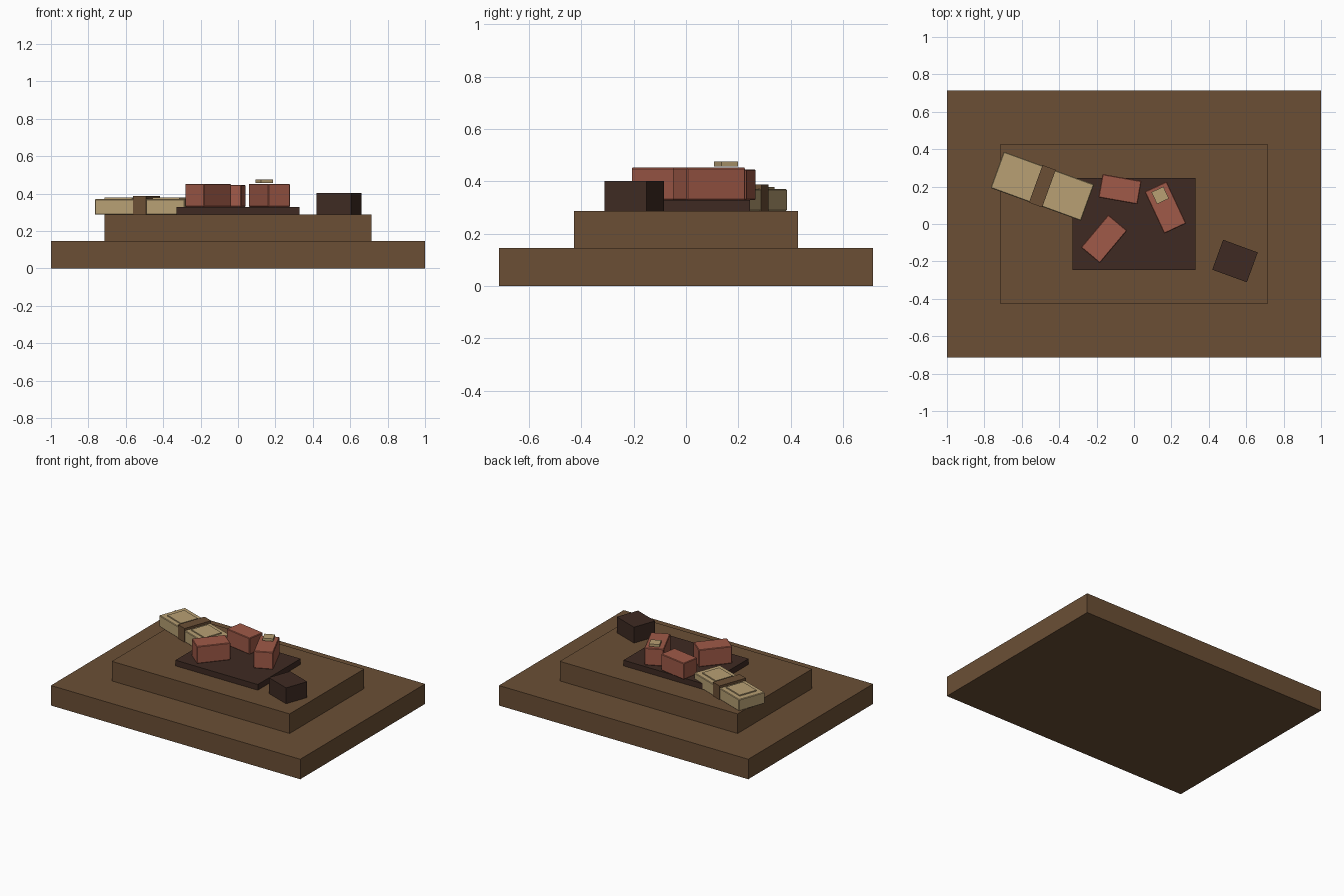
import bpy
import math
from mathutils import Matrix, Vector

old = bpy.data.objects.get("Cube")
if old:
    bpy.data.objects.remove(old, do_unlink=True)


def srgb(hex_code):
    out = []
    for i in (0, 2, 4):
        c = int(hex_code[i:i + 2], 16) / 255
        out.append(c / 12.92 if c <= 0.04045 else ((c + 0.055) / 1.055) ** 2.4)
    return (*out, 1.0)


def material(name, hex_code):
    m = bpy.data.materials.new(name)
    m.use_nodes = True
    m.diffuse_color = srgb(hex_code)
    bsdf = m.node_tree.nodes["Principled BSDF"]
    bsdf.inputs["Base Color"].default_value = srgb(hex_code)
    bsdf.inputs["Roughness"].default_value = 0.9
    return m


wood = material("brown_wood", "6b4f35")
dark = material("dark_wood", "3e2a22")
clay = material("red_clay", "a05a48")
straw = material("pale_straw", "b8a074")


def block(name, mat, center, size, z0, z1, angle=0, bevel=0):
    """Box of plan size, turned about z, spanning z0 to z1."""
    bpy.ops.mesh.primitive_cube_add(size=1)
    ob = bpy.context.object
    ob.name = name
    ob.data.transform(Matrix.Diagonal((size[0], size[1], z1 - z0, 1)))
    ob.location = (center[0], center[1], (z0 + z1) / 2)
    ob.rotation_euler.z = math.radians(angle)
    ob.data.materials.append(mat)
    if bevel:
        mod = ob.modifiers.new("worn_edges", "BEVEL")
        mod.width = bevel
        mod.segments = 1
    return ob


# Stepped base and the slab on top
STEP, SLAB = 0.287, 0.328
block("lower_step", wood, (0, 0), (2, 1.43), 0, 0.145)
block("upper_step", wood, (0, 0), (1.426, 0.854), 0.145, STEP)
block("slab", dark, (0, 0), (0.66, 0.49), STEP, SLAB)

# Loose bricks on the slab
bricks = [
    ("front_brick", (-0.16, -0.08), (0.228, 0.132), 0.452, 50),
    ("back_brick", (-0.075, 0.186), (0.212, 0.127), 0.446, -10),
    ("side_brick", (0.168, 0.088), (0.248, 0.13), 0.452, -65),
]
for name, center, size, top, angle in bricks:
    block(name, clay, center, size, SLAB, top, angle, bevel=0.004)

# Small tag just above the side brick
block("tag", straw, (0.14, 0.153), (0.07, 0.07), 0.457, 0.475, 25)

# Dark box at the corner
block("dark_box", dark, (0.54, -0.198), (0.197, 0.17), STEP, 0.402, -20)

# Strapped bundle with a raised panel on each half
TURN = -20
middle = Vector((-0.49, 0.202))
along = Vector((math.cos(math.radians(TURN)), math.sin(math.radians(TURN))))
block("bundle", straw, middle, (0.514, 0.207), STEP, 0.37, TURN, bevel=0.004)
block("bundle_strap", wood, middle, (0.075, 0.213), STEP, 0.387, TURN)
for side, label in ((-1, "right"), (1, "left")):
    block(f"bundle_panel_{label}", straw, middle + along * side * 0.136,
          (0.155, 0.135), 0.368, 0.378, TURN)
